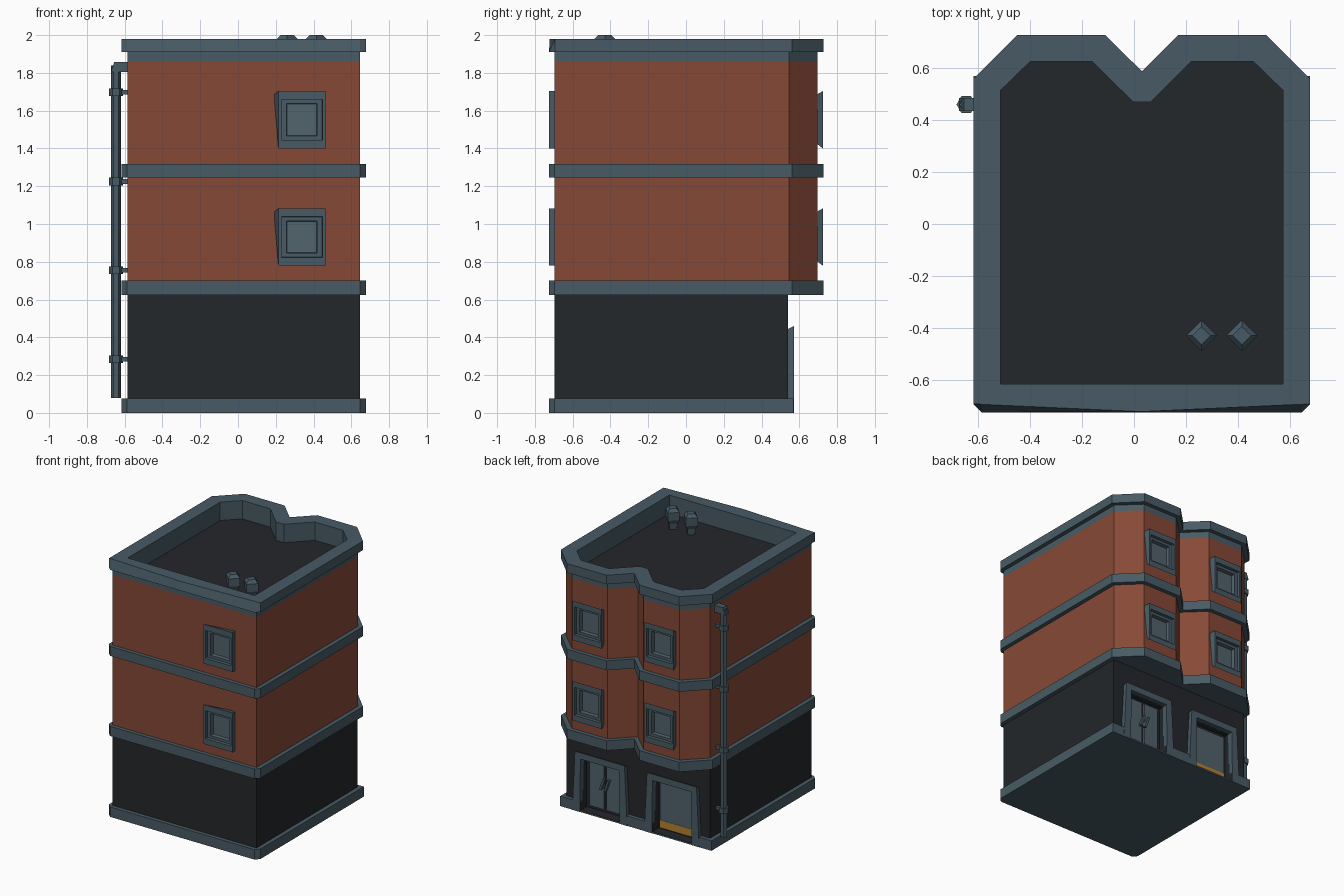
import bpy, bmesh, math
from mathutils import Vector

if "Cube" in bpy.data.objects:
    bpy.data.objects.remove(bpy.data.objects["Cube"])


def material(name, r, g, b):
    m = bpy.data.materials.new(name)
    m.diffuse_color = (r, g, b, 1)
    m.use_nodes = True
    m.node_tree.nodes["Principled BSDF"].inputs["Base Color"].default_value = m.diffuse_color
    return m


BRICK = material("brick_red", 0.24, 0.066, 0.037)
SLATE = material("slate", 0.065, 0.105, 0.13)
BLACK = material("charcoal", 0.017, 0.020, 0.023)
GLASS = material("glass", 0.085, 0.125, 0.15)
AMBER = material("amber", 0.45, 0.22, 0.03)


def loft(name, loops, mat, start=True, end=True):
    """Skin a stack of equal-length point loops, optionally capping the ends."""
    bm = bmesh.new()
    rings = [[bm.verts.new(p) for p in loop] for loop in loops]
    n = len(rings[0])
    for a, b in zip(rings, rings[1:]):
        for i in range(n):
            j = (i + 1) % n
            bm.faces.new((a[i], a[j], b[j], b[i]))
    if start:
        bm.faces.new(rings[0][::-1])
    if end:
        bm.faces.new(rings[-1])
    bmesh.ops.recalc_face_normals(bm, faces=bm.faces)
    me = bpy.data.meshes.new(name)
    bm.to_mesh(me)
    bm.free()
    me.materials.append(mat)
    ob = bpy.data.objects.new(name, me)
    bpy.context.collection.objects.link(ob)
    return ob


def prism(name, pts, z0, z1, mat, top=None):
    return loft(name, [[(x, y, z0) for x, y in pts],
                       [(x, y, z1) for x, y in (top or pts)]], mat)


def box(name, x0, x1, y0, y1, z0, z1, mat):
    return prism(name, [(x0, y0), (x1, y0), (x1, y1), (x0, y1)], z0, z1, mat)


def cut(target, cutter):
    cutter.hide_render = True
    cutter.hide_set(True)
    m = target.modifiers.new("cut", 'BOOLEAN')
    m.operation = 'DIFFERENCE'
    m.solver = 'EXACT'
    m.material_mode = 'TRANSFER'
    m.object = cutter


CX = 0.03  # plan symmetry axis


def mirrored(half):
    """Close a half outline, given from the front right corner round to the back."""
    other = [(-x, y) for x, y in reversed(half) if x > 1e-6]
    return [(CX + x, y) for x, y in half + other]


def outline(front, corner, side, back, notch, flat0, flat1, shoulder):
    return mirrored(front(side, corner) + [(side, shoulder), (flat1, back),
                                           (flat0, back), (0, notch)])


def chamfered(s, y):
    return [(0, y), (s - 0.03, y), (s, y + 0.03)]


def bowed(s, y):
    return [(0, y), (s - 0.03, y + 0.028), (s, y + 0.03)]


def square(s, y):
    return [(0, y), (s - 0.03, y), (s, y)]


WALL = outline(square, -0.695, 0.615, 0.695, 0.545, 0.155, 0.46, 0.545)
TRIM = outline(chamfered, -0.725, 0.647, 0.727, 0.588, 0.14, 0.48, 0.56)
TRIM_TOP = outline(bowed, -0.722, 0.647, 0.727, 0.588, 0.14, 0.48, 0.56)
WELL = mirrored([(0.543, -0.615), (0.543, 0.515), (0.43, 0.625),
                 (0.19, 0.625), (0.034, 0.47)])
BASE = mirrored(chamfered(0.647, -0.725) + [(0.647, 0.57)])

# Main masses and horizontal bands
ground = box("ground_floor", -0.585, 0.645, -0.695, 0.54, 0.03, 0.64, BLACK)
upper = prism("upper_floors", WALL, 0.64, 1.86, BRICK)
base = prism("base_band", BASE, 0, 0.077, SLATE)
prism("lower_band", TRIM, 0.625, 0.70, SLATE)
prism("middle_band", TRIM, 1.245, 1.318, SLATE)
neck = prism("cornice_neck", WALL, 1.86, 1.91, SLATE)
cornice = prism("cornice", TRIM, 1.91, 1.98, SLATE, TRIM_TOP)

# Sunken roof
well = prism("roof_well_cutter", WELL, 1.835, 2.1, SLATE)
for part in (upper, neck, cornice):
    cut(part, well)
prism("roof", WELL, 1.828, 1.838, BLACK)


# Windows: stepped frame skinned down to a recessed pane
def window(tag, cx, cz, side):
    def place(u, v, d):
        return (cx - side * u, side * (0.695 + d), cz + v)

    def rect(w, h, d):
        return [place(u, v, d) for u, v in ((-w, -h), (w, -h), (w, h), (-w, h))]

    skew = [(-0.122, -0.125), (0.124, -0.152), (0.124, 0.152), (-0.148, 0.132)]
    if side > 0:
        skew[1:3] = [(0.122, -0.125), (0.124, 0.132)]
    loops = [[place(u, v, -0.005) for u, v in skew],
             rect(0.124, 0.152, 0.03), rect(0.109, 0.108, 0.03),
             rect(0.107, 0.106, 0.008), rect(0.08, 0.085, 0.008)]
    loft(tag + "_frame", loops, SLATE, False, False)
    loft(tag + "_pane", [rect(0.08, 0.085, 0.008), rect(0.078, 0.083, -0.022)],
         GLASS, False, True)
    y = sorted((side * 0.66, side * 0.75))
    cut(upper, box(tag + "_cutter", cx - 0.09, cx + 0.09, *y, cz - 0.095, cz + 0.095, SLATE))


BAYS = (0.338, -0.278)
for level, cz in enumerate((0.931, 1.552), 1):
    window(f"front_window_{level}", BAYS[0], cz, -1)
    for cx, side_name in zip(BAYS, ("right", "left")):
        window(f"{side_name}_bay_window_{level}", cx, cz, 1)


# Ground-floor entrance and display window: flared surround over a recess
def surround(tag, cx):
    def ring(y, flare, top):
        half = [(0.215 + flare, 0.0), (0.212, top), ]
        pts = [(0.17, 0.0)] + half + [(-x, z) for x, z in reversed(half)]
        pts += [(-0.17, 0.0), (-0.165, 0.41), (0.165, 0.41)]
        return [(cx + x, y, z) for x, z in pts]

    loft(tag + "_surround", [ring(0.53, 0.02, 0.44), ring(0.572, 0.02, 0.46)], SLATE)
    opening = box(tag + "_cutter", cx - 0.168, cx + 0.168, 0.49, 0.7, 0.012, 0.41, BLACK)
    cut(ground, opening)
    cut(base, opening)


surround("entrance", BAYS[0])
surround("display", BAYS[1])

for s, tag in ((1, "right"), (-1, "left")):
    x = BAYS[0] + s * 0.073
    box(f"{tag}_door_leaf", x - 0.062, x + 0.062, 0.48, 0.505, 0.035, 0.39, GLASS)
    hx = BAYS[0] + s * 0.02
    handle = [(hx - 0.03, 0.28), (hx - 0.012, 0.28), (hx + 0.02, 0.19), (hx + 0.002, 0.19)]
    loft(f"{tag}_door_handle", [[(a, y, b) for a, b in handle] for y in (0.503, 0.525)], SLATE)

x = BAYS[1]
box("display_glass", x - 0.148, x + 0.148, 0.48, 0.505, 0.085, 0.385, GLASS)
box("display_sill", x - 0.148, x + 0.148, 0.48, 0.507, 0.025, 0.085, AMBER)


# Drainpipe with collars and an elbow into the wall
def ngon(cx, cy, z, r, n=6):
    return [(cx + r * math.cos(2 * math.pi * i / n), cy + r * math.sin(2 * math.pi * i / n), z)
            for i in range(n)]


PX, PY = -0.646, 0.46
loft("drainpipe", [ngon(PX, PY, z, 0.026) for z in (0.08, 1.84)], SLATE)
for i, z in enumerate((0.285, 0.755, 1.225, 1.697)):
    loft(f"pipe_collar_{i + 1}", [ngon(PX, PY, z + d, 0.037) for d in (-0.02, 0.02)], SLATE)
    box(f"pipe_bracket_{i + 1}", PX, -0.58, PY - 0.012, PY + 0.012, z - 0.012, z + 0.012, SLATE)
elbow = [(-0.674, 1.805), (-0.58, 1.805), (-0.58, 1.857), (-0.655, 1.857)]
loft("pipe_elbow", [[(a, y, b) for a, b in elbow] for y in (PY - 0.025, PY + 0.025)], SLATE)

# Chimney pots
for i, cx in enumerate((0.26, 0.415)):
    loft(f"chimney_pot_{i + 1}",
         [ngon(cx, -0.43, z, r, 4) for z, r in
          ((1.83, 0.034), (1.885, 0.042), (1.915, 0.06), (1.975, 0.06), (2.0, 0.035))], SLATE)
